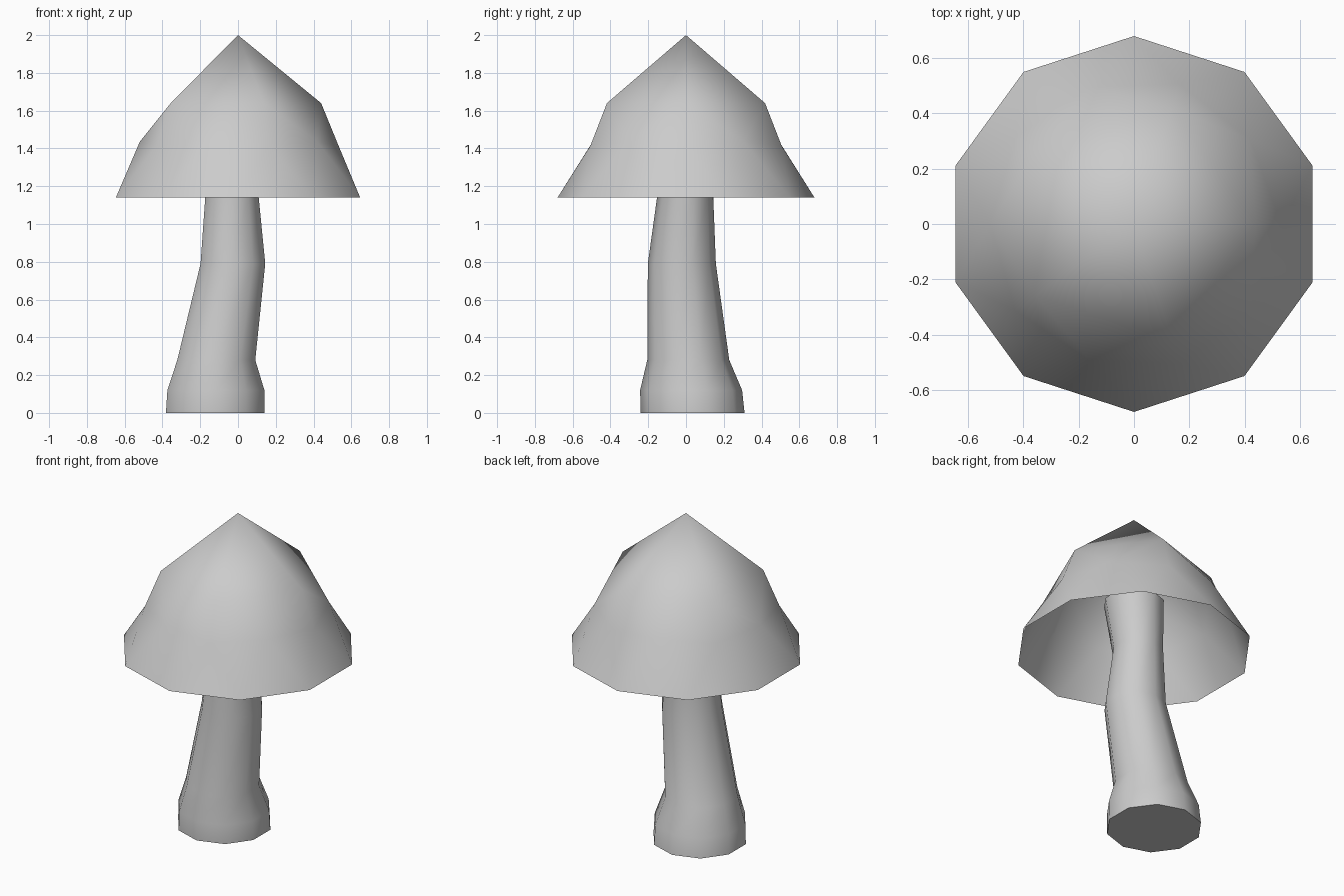
import bpy, bmesh, math

if "Cube" in bpy.data.objects:
    bpy.data.objects.remove(bpy.data.objects["Cube"])

def finish(bm, name, angle):
    mesh = bpy.data.meshes.new(name)
    bm.to_mesh(mesh)
    bm.free()
    obj = bpy.data.objects.new(name, mesh)
    bpy.context.collection.objects.link(obj)
    bpy.ops.object.select_all(action='DESELECT')
    obj.select_set(True)
    bpy.context.view_layer.objects.active = obj
    bpy.ops.object.shade_smooth_by_angle(angle=math.radians(angle))
    return obj

# Cap: open upper half of an icosphere, each ring moved to its own height and radius
bpy.ops.mesh.primitive_ico_sphere_add(subdivisions=2, radius=1)
ball = bpy.context.object
bm = bmesh.new()
bm.from_mesh(ball.data)
bpy.data.objects.remove(ball)
bmesh.ops.delete(bm, geom=[v for v in bm.verts if v.co.z < -0.05], context='VERTS')
cap_rings = [  # original height, new height, new radius
    (1.0, 2.0, 0.0), (0.851, 1.64, 0.44), (0.526, 1.435, 0.52),
    (0.447, 1.415, 0.532), (0.0, 1.14, 0.68)]
for v in bm.verts:
    _, z, r = min(cap_rings, key=lambda ring: abs(ring[0] - v.co.z))
    a = math.atan2(v.co.y, v.co.x)
    v.co = (r * math.cos(a), r * math.sin(a), z)
finish(bm, "mushroom_cap", 60)

# Stem: ten-sided rings lofted along a leaning path
SIDES = 10
stem_rings = [  # centre x, centre y, height, radius
    (-0.12, 0.035, 0.0, 0.275), (-0.117, 0.027, 0.12, 0.27),
    (-0.115, 0.012, 0.28, 0.217), (-0.027, -0.022, 0.79, 0.18),
    (-0.032, -0.004, 1.15, 0.148), (0.0, 0.0, 1.45, 0.175)]
bm = bmesh.new()
loops = []
for x, y, z, r in stem_rings:
    angles = [math.pi / 2 + math.tau * i / SIDES for i in range(SIDES)]
    loops.append([bm.verts.new((x + r * math.cos(a), y + r * math.sin(a), z)) for a in angles])
for low, high in zip(loops, loops[1:]):
    for i in range(SIDES):
        j = (i + 1) % SIDES
        bm.faces.new((low[i], low[j], high[j], high[i]))
bm.faces.new(loops[0][::-1])
bm.faces.new(loops[-1])
finish(bm, "mushroom_stem", 38)
